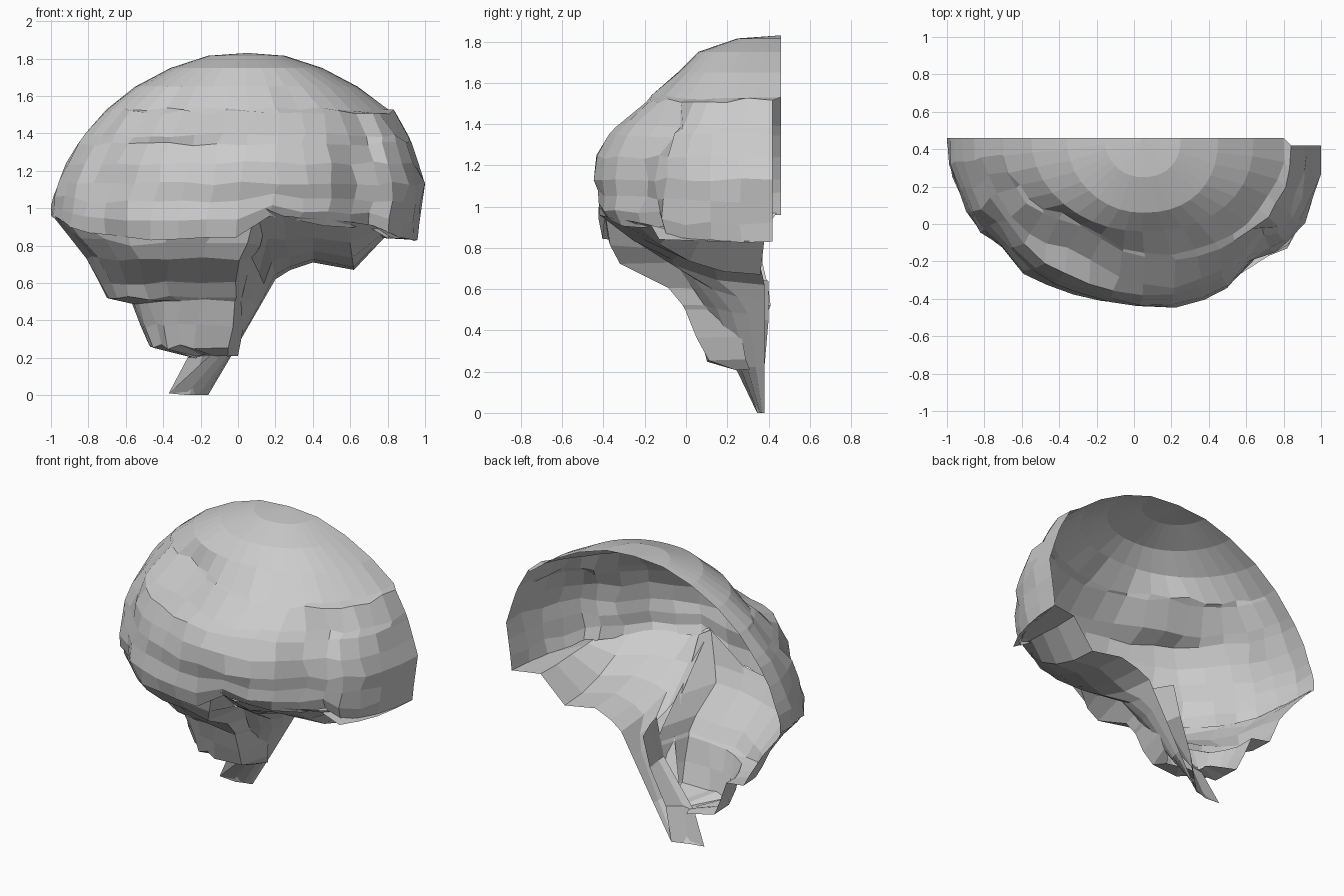
import bpy, bmesh, math, random
from mathutils import Vector

if "Cube" in bpy.data.objects:
    bpy.data.objects.remove(bpy.data.objects["Cube"])

random.seed(4)


def interp(table, v):
    for (a, fa), (b, fb) in zip(table, table[1:]):
        if v <= b:
            return fa + (fb - fa) * max(0, v - a) / (b - a)
    return table[-1][1]


def loft(name, rows, jitter=0.0, calm=0):
    """Flat-shaded open skin through rows of points; row ends stay exact."""
    bm = bmesh.new()
    grid = []
    for k, row in enumerate(rows):
        line = []
        for i, p in enumerate(row):
            p = Vector(p)
            if 0 < i < len(row) - 1 and k >= calm:
                p += Vector([random.uniform(-jitter, jitter) for _ in range(3)])
            line.append(bm.verts.new(p))
        grid.append(line)
    for r0, r1 in zip(grid, grid[1:]):
        for i in range(len(r0) - 1):
            bm.faces.new((r0[i], r0[i + 1], r1[i + 1], r1[i]))
    bmesh.ops.remove_doubles(bm, verts=bm.verts, dist=0.002)
    bmesh.ops.recalc_face_normals(bm, faces=bm.faces)
    # normals point away from the hollow middle
    mid = Vector((0, 0.46, 0.9))
    if sum((f.calc_center_median() - mid).dot(f.normal) * f.calc_area() for f in bm.faces) < 0:
        bmesh.ops.reverse_faces(bm, faces=bm.faces)
    me = bpy.data.meshes.new(name)
    bm.to_mesh(me)
    bm.free()
    ob = bpy.data.objects.new(name, me)
    bpy.context.collection.objects.link(ob)
    return ob


def power(v, e):
    return math.copysign(abs(v) ** e, v)


def bump(v, mid, width):
    return math.exp(-((v - mid) / width) ** 2)


# lower rim height of the cerebrum along x
RIM = [(-1, .96), (-.85, .87), (-.65, .84), (-.02, .84), (.1, 1.0), (.25, .93),
       (.7, .90), (.82, .83), (1, .83)]

# cerebrum: z, left x, right x, front y, right edge y
LEVELS = [(1.83, .05, .05, .46, .46), (1.815, -.16, .25, .25, .46),
          (1.75, -.36, .45, .06, .46), (1.65, -.55, .64, -.04, .46),
          (1.53, -.70, .80, -.16, .46), (1.515, -.715, .84, -.19, .42),
          (1.39, -.82, .91, -.32, .42), (1.345, -.855, .93, -.36, .42),
          (1.24, -.92, .965, -.40, .42), (1.13, -.96, 1.0, -.415, .42),
          (1.03, -.985, .985, -.41, .42), (.93, -1.0, .97, -.43, .42),
          (.84, -1.0, .96, -.40, .42)]
N = 20
rows = []
for z, xl, xr, yf, yr in LEVELS:
    row = []
    for i in range(N + 1):
        t = math.pi * i / N
        e = 1 if t < math.pi / 2 else .88
        c = -power(math.cos(t), e)
        x = (xl + xr) / 2 + (xr - xl) / 2 * c
        edge = .46 if i < N - 4 else yr
        y = edge - (edge - yf) * max(0, math.sin(t)) ** e
        w = min(1, max(0, (1.13 - z) / .29))
        zz = z + w * (interp(RIM, x) - .84)
        # swelling of the temporal lobe, grooves before and behind it
        if 0 < i < N:
            y -= .05 * bump(x, .18, .25) * bump(z, 1.22, .19)
            if z < 1.45:
                y += .055 * bump(x, -.72, .08) + .09 * bump(x, .66, .08)
            # set-back ledge above the lateral fissure
            if 1.35 < z < 1.6:
                y += .10 * bump(x, -.33, .24)
        row.append((x, y, zz))
    rows.append(row)
loft("cerebrum", rows, .012, 4)


# cerebellum: z, left x, right x, front y, edge y, roundness, left-end lift, side y
CB = [(.84, -1.0, .10, -.40, .44, 2.0, .12, -.36),
      (.80, -.92, .06, -.36, .37, 2.1, .07, -.2),
      (.73, -.81, .02, -.31, .37, 2.2, 0, -.02),
      (.60, -.74, .0, -.08, .40, 2.4, 0, .16),
      (.52, -.70, .0, -.02, .41, 2.5, 0, .22),
      (.50, -.57, -.01, .0, .40, 2.5, 0, .22),
      (.37, -.52, -.03, .05, .39, 3, 0, .27),
      (.26, -.47, -.05, .10, .38, 3.5, 0, .29),
      (.21, -.27, -.06, .25, .38, 3, 0, .31)]
rows = []
for k, (z, xl, xr, yf, ye, p, lift, ys) in enumerate(CB):
    row = []
    for i in range(8):
        t = math.pi / 2 * i / 7
        c, s = max(0, math.cos(t)) ** (2 / p), math.sin(t) ** (2 / p)
        x = xr - (xr - xl) * c
        zz = interp(RIM, x) + .01 if k == 0 else z + lift * c ** 4
        row.append((x, ye - (ye - yf) * s, zz))
    row.append((xr + .06, ys, .98 if k == 0 else z))
    rows.append(row)
loft("cerebellum", rows, .014, 1)


# frontal floor and brain stem: inner edge -> outer edge, bent between
STATIONS = [((.96, .42, .83), (.82, -.13, .84)), ((.78, .38, .84), (.72, -.17, .91)),
            ((.62, .36, .67), (.58, -.26, .93)), ((.40, .36, .71), (.40, -.36, .945)),
            ((.28, .37, .67), (.24, -.42, .96)), ((.20, .38, .62), (.12, -.42, 1.01)),
            ((.16, .38, .55), (.07, -.06, .74)),
            ((.12, .38, .48), (.02, .09, .52)), ((-.03, .38, .22), (-.12, .23, .24)),
            ((-.16, .38, 0), (-.37, .34, .01))]
rows = []
for a, b in STATIONS:
    a, b = Vector(a), Vector(b)
    bend = Vector((a.x, a.y * .4 + b.y * .6, a.z))
    rows.append([a * (1 - t) ** 2 + bend * 2 * t * (1 - t) + b * t * t
                 for t in (0, .25, .5, .75, 1)])
loft("frontal_floor_and_brain_stem", rows, .003)

# rear strip of the stem, folding back up inside the cerebellum
loft("stem_back", [[(-.16, .38, 0), (-.26, .345, 0), (-.37, .34, .01)],
                   [(-.12, .38, .22), (-.19, .30, .21), (-.27, .30, .20)],
                   [(-.02, .40, .45), (.0, .28, .45), (.02, .20, .44)],
                   [(.03, .40, .64), (.07, .27, .66), (.10, .16, .66)]])
